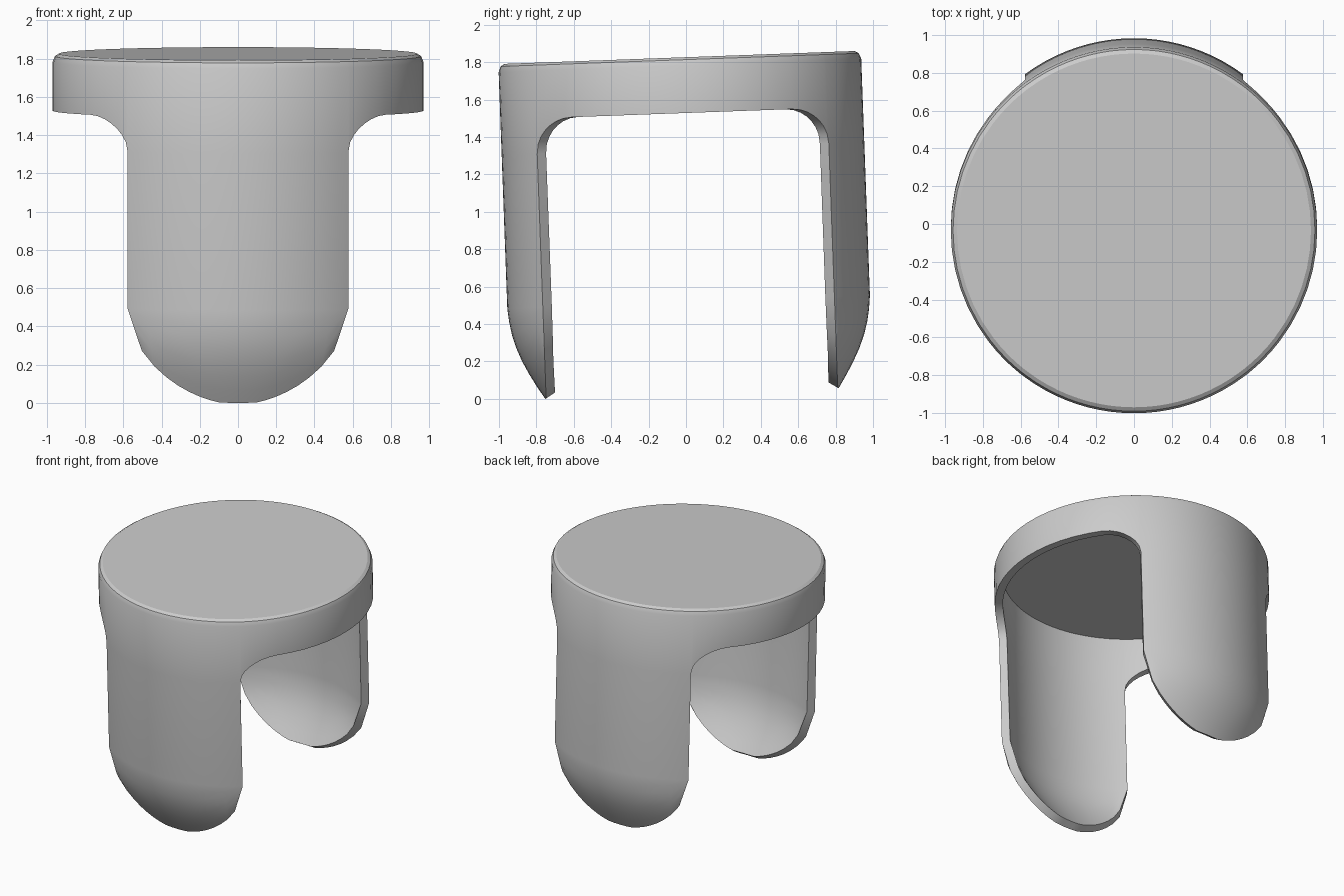
import bpy, bmesh, math
from mathutils import Matrix

if "Cube" in bpy.data.objects:
    bpy.data.objects.remove(bpy.data.objects["Cube"])

R = 0.97            # outer radius
LEG_Y = 0.78        # y where the leg edges run
ARCH_Z = 1.53       # underside of the rim band
FILLET = 0.19       # rounded corner between leg and rim
FOOT = [(0.03, 0.785), (0.11, 0.835), (0.19, 0.88), (0.265, 0.915),
        (0.35, 0.945), (0.44, 0.962), (0.52, R)]   # z, radius of rounded foot
LEG_TOP = ARCH_Z - FILLET
PHI = math.acos(LEG_Y / R)                          # half angle of a leg


def lerp(table, v):
    if v <= table[0][0]:
        return table[0][1]
    for (a, fa), (b, fb) in zip(table, table[1:]):
        if v <= b:
            return fa + (fb - fa) * (v - a) / (b - a)
    return table[-1][1]


def foot_radius(z):
    return lerp(FOOT, z)


def foot_z(phi):
    return lerp([(r, z) for z, r in FOOT], LEG_Y / math.cos(phi))


def arch_z(phi):
    y = R * math.cos(phi)
    d = max(0.0, y - (LEG_Y - FILLET))
    return LEG_TOP + math.sqrt(max(0.0, FILLET ** 2 - d ** 2))


def steps(a, b, n):
    return [a + (b - a) * i / n for i in range(n + 1)]


def point(bm, phi, r, z):
    return bm.verts.new((r * math.sin(phi), -r * math.cos(phi), z))


def skin(bm, columns):
    for a, b in zip(columns, columns[1:]):
        for i in range(len(a) - 1):
            bm.faces.new((a[i + 1], b[i + 1], b[i], a[i]))


bm = bmesh.new()
leg_angles = steps(0, PHI, 10)
fillet_end = math.acos((LEG_Y - FILLET) / R)
# fillet steps bunch up near the leg, where the corner is steepest
fillet_angles = [PHI + (fillet_end - PHI) * (i / 7) ** 1.6 for i in range(1, 8)]
rim_angles = leg_angles + fillet_angles + steps(fillet_end, math.pi / 2, 6)[1:]

# seat rim with softened top edge, one quarter
rim = []
for phi in rim_angles:
    low = LEG_TOP if phi <= PHI + 1e-6 else arch_z(phi)
    rim.append([point(bm, phi, r, z) for r, z in
                ((0.937, 1.828), (0.958, 1.815), (R, 1.785), (R, low))])
skin(bm, rim)

# flat seat top
bm.faces.new([bm.verts.new((0, 0, 1.828))] + [c[0] for c in rim])

# half of a curved leg with its rounded foot
leg = []
for phi in leg_angles:
    zs = [LEG_TOP] + steps(FOOT[-1][0], foot_z(phi), 7)
    leg.append([point(bm, phi, foot_radius(z), z) for z in zs])
skin(bm, leg)

bmesh.ops.remove_doubles(bm, verts=bm.verts, dist=0.0005)
mesh = bpy.data.meshes.new("stool_shell")
bm.to_mesh(mesh)
bm.free()
stool = bpy.data.objects.new("stool_shell", mesh)
bpy.context.collection.objects.link(stool)

grey = bpy.data.materials.new("light_grey")
grey.diffuse_color = (0.6, 0.6, 0.6, 1)
grey.use_nodes = True
grey.node_tree.nodes["Principled BSDF"].inputs["Base Color"].default_value = grey.diffuse_color
mesh.materials.append(grey)

# mirror to all four quarters, then give the shell its wall thickness
mirror = stool.modifiers.new("mirror", 'MIRROR')
mirror.use_axis = (True, True, False)
mirror.merge_threshold = 0.0005
wall = stool.modifiers.new("wall", 'SOLIDIFY')
wall.thickness = 0.058
wall.offset = -1
wall.use_even_offset = True

bpy.context.view_layer.objects.active = stool
stool.select_set(True)
bpy.ops.object.convert(target='MESH')

# slight lean, higher at the back, then stand it on the floor
pivot = Matrix.Translation((0, 0, 0.9))
stool.data.transform(pivot @ Matrix.Rotation(math.radians(2.1), 4, 'X') @ pivot.inverted())
lowest = min(v.co.z for v in stool.data.vertices)
stool.data.transform(Matrix.Translation((0, 0, -lowest)))
bpy.ops.object.shade_smooth_by_angle(angle=math.radians(25))
